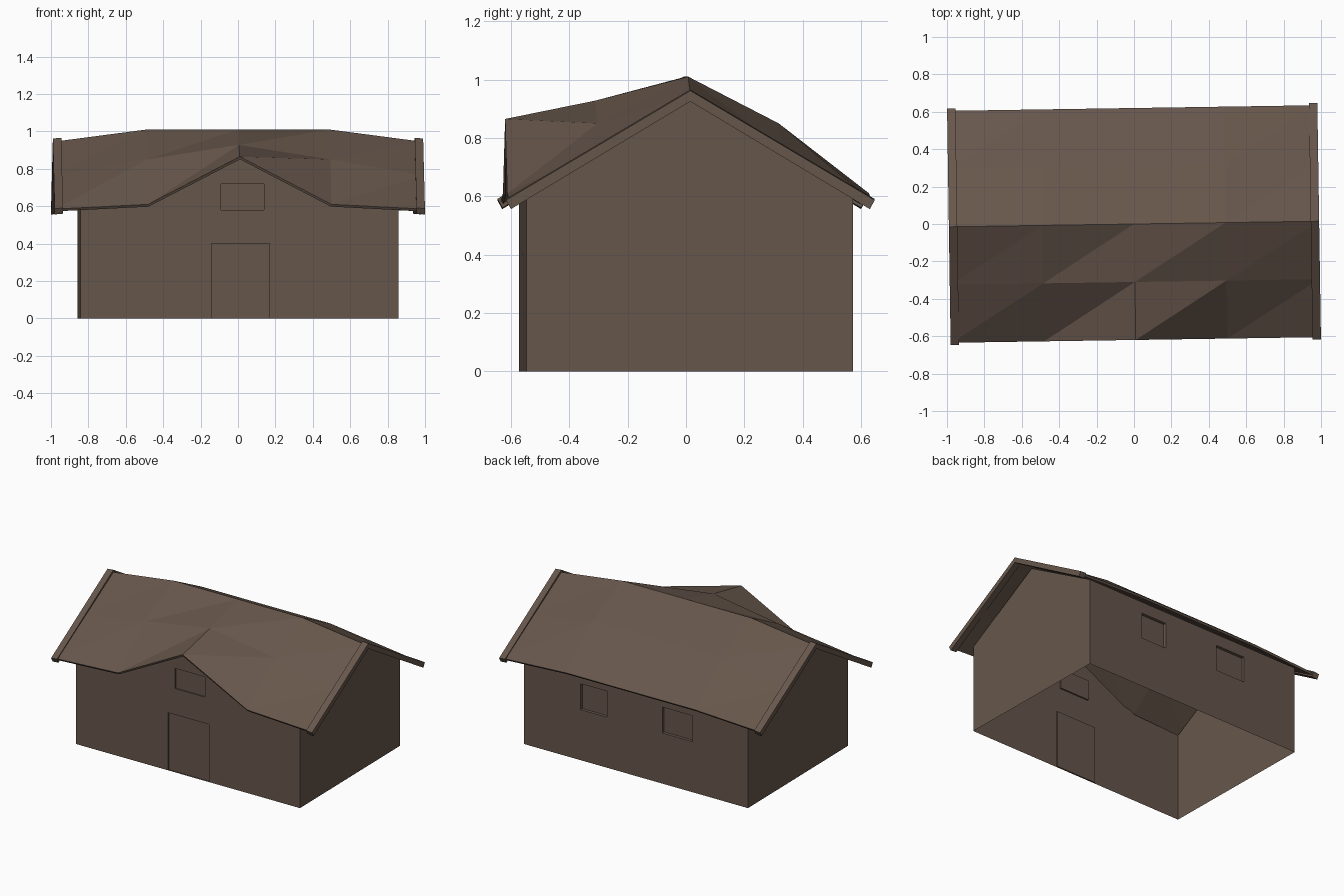
import bpy, bmesh, math

if "Cube" in bpy.data.objects:
    bpy.data.objects.remove(bpy.data.objects["Cube"])

TURN = math.radians(0.87)      # the whole house is turned very slightly

brown = bpy.data.materials.new("weathered brown")
brown.diffuse_color = (0.135, 0.094, 0.071, 1)
brown.use_nodes = True
brown.node_tree.nodes["Principled BSDF"].inputs["Base Color"].default_value = brown.diffuse_color


def finish(bm, name):
    me = bpy.data.meshes.new(name)
    bm.to_mesh(me)
    bm.free()
    ob = bpy.data.objects.new(name, me)
    bpy.context.collection.objects.link(ob)
    me.materials.append(brown)
    ob.rotation_euler.z = TURN
    return ob


def wall(name, pts, holes=()):
    """Sheet wall with recessed rectangles (x0, x1, z0, z1, depth)."""
    bm = bmesh.new()
    bm.faces.new([bm.verts.new(p) for p in pts])
    bm.normal_update()
    for x0, x1, z0, z1, _ in holes:
        for co, no in (((x0, 0, 0), (1, 0, 0)), ((x1, 0, 0), (1, 0, 0)),
                       ((0, 0, z0), (0, 0, 1)), ((0, 0, z1), (0, 0, 1))):
            bmesh.ops.bisect_plane(bm, geom=bm.verts[:] + bm.edges[:] + bm.faces[:],
                                   dist=1e-5, plane_co=co, plane_no=no)
    for x0, x1, z0, z1, depth in holes:
        inside = []
        for f in bm.faces:
            c = f.calc_center_bounds()
            if x0 < c.x < x1 and z0 < c.z < z1 and abs(f.normal.y) > 0.9:
                inside.append(f)
        bmesh.ops.inset_region(bm, faces=inside, thickness=0.0005, depth=-depth,
                               use_boundary=True, use_even_offset=True)
    return finish(bm, name)


# Walls, open underneath
W, D = 0.85, 0.56
wall("front_wall",
     [(-W, -D, 0), (W, -D, 0), (W, -D, 0.61), (0.49, -D, 0.625),
      (0, -D, 0.86), (-0.49, -D, 0.625), (-W, -D, 0.61)],
     [(-0.15, 0.16, 0.0, 0.40, 0.01), (-0.10, 0.13, 0.58, 0.72, 0.01)])
wall("back_wall",
     [(W, D, 0), (-W, D, 0), (-W, D, 0.61), (W, D, 0.61)],
     [(0.22, 0.42, 0.35, 0.53, 0.02), (-0.43, -0.20, 0.35, 0.53, 0.02)])
for s, side in ((1, "right"), (-1, "left")):
    wall(side + "_wall", [(s * W, -s * D, 0), (s * W, s * D, 0), (s * W, s * D, 0.61),
                          (s * W, 0, 0.935), (s * W, -s * D, 0.61)])

# Roof: coarse grid, sagging at the ends and lifted into a gable at the front
xs = (-0.985, -0.49, 0, 0.49, 0.985)
ys = (-0.62, -0.31, 0, 0.31, 0.62)
end_row = (0.585, 0.765, 0.945, 0.765, 0.585)
inner_row = (0.61, 0.85, 1.01, 0.85, 0.61)
gable_row = (0.865, 0.928, 1.01, 0.85, 0.61)
rows = (end_row, inner_row, gable_row, inner_row, end_row)
bm = bmesh.new()
g = [[bm.verts.new((x, y, z)) for y, z in zip(ys, row)] for x, row in zip(xs, rows)]
for i in range(4):
    for j in range(4):
        a, b, c, d = g[i][j], g[i + 1][j], g[i + 1][j + 1], g[i][j + 1]
        bm.faces.new((a, b, c))
        bm.faces.new((a, c, d))
roof = finish(bm, "roof")
mod = roof.modifiers.new("thickness", 'SOLIDIFY')
mod.thickness = 0.015
mod.offset = -1

# Barge boards capping both roof ends
for s, side in ((1, "right"), (-1, "left")):
    bm = bmesh.new()
    prof = [(-0.632, 0.587), (0, 0.962), (0.632, 0.587), (0.615, 0.556),
            (0, 0.925), (-0.615, 0.556)]
    rings = [[bm.verts.new((s * x, y, z + dz)) for y, z in prof]
             for x, dz in ((0.945, 0.004), (0.99, 0.0))]
    n = len(prof)
    for k in range(n):
        m = (k + 1) % n
        bm.faces.new((rings[0][k], rings[0][m], rings[1][m], rings[1][k]))
    for r in rings:
        bm.faces.new((r[0], r[1], r[4], r[5]))
        bm.faces.new((r[1], r[2], r[3], r[4]))
    bmesh.ops.recalc_face_normals(bm, faces=bm.faces[:])
    finish(bm, side + "_barge_board")
